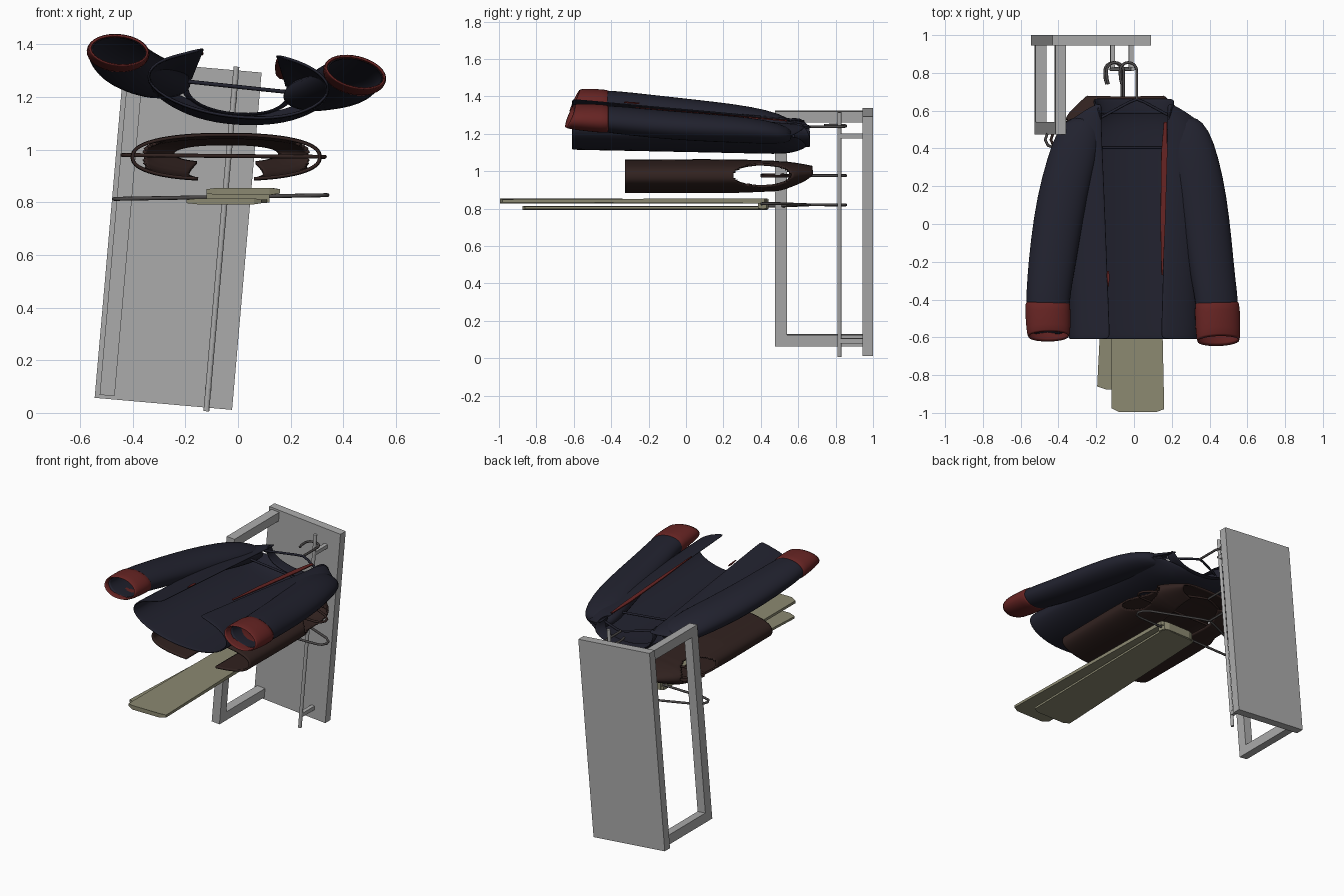
import bpy, bmesh, math
from mathutils import Matrix, Vector

if "Cube" in bpy.data.objects:
    bpy.data.objects.remove(bpy.data.objects["Cube"])

def mat(name, rgb):
    m = bpy.data.materials.new(name)
    m.diffuse_color = (*rgb, 1)
    m.use_nodes = True
    m.node_tree.nodes["Principled BSDF"].inputs["Base Color"].default_value = m.diffuse_color
    return m

GREY = mat("rack_grey", (0.41, 0.41, 0.41))
WIRE = mat("hanger_dark_grey", (0.07, 0.065, 0.065))
NAVY = mat("navy_cloth", (0.0155, 0.016, 0.028))
RED = mat("red_trim", (0.135, 0.018, 0.017))
BROWN = mat("brown_cloth", (0.031, 0.016, 0.014))
KHAKI = mat("khaki_cloth", (0.26, 0.25, 0.165))

def finish(name, bm, m, smooth=False, thick=0, sub=0):
    bmesh.ops.recalc_face_normals(bm, faces=bm.faces)
    me = bpy.data.meshes.new(name)
    bm.to_mesh(me)
    bm.free()
    me.materials.append(m)
    ob = bpy.data.objects.new(name, me)
    bpy.context.collection.objects.link(ob)
    if thick:
        s = ob.modifiers.new("thickness", 'SOLIDIFY')
        s.thickness, s.offset = thick, 0
    if sub:
        s = ob.modifiers.new("smooth", 'SUBSURF')
        s.levels = s.render_levels = sub
    if smooth:
        for p in me.polygons:
            p.use_smooth = True
    return ob

def loft(rows, closed=False, cap=False):
    bm = bmesh.new()
    vs = [[bm.verts.new(p) for p in r] for r in rows]
    n = len(rows[0])
    for a, b in zip(vs, vs[1:]):
        for i in range(n if closed else n - 1):
            j = (i + 1) % n
            bm.faces.new((a[i], a[j], b[j], b[i]))
    if cap:
        bm.faces.new(vs[0])
    return bm

def keyed(keys, t):
    # linear interpolation of (t, a, b, ...) rows
    for a, b in zip(keys, keys[1:]):
        if t <= b[0]:
            f = max(0, (t - a[0]) / (b[0] - a[0]))
            return [p + (q - p) * f for p, q in zip(a[1:], b[1:])]
    return list(keys[-1][1:])

# ---------- rack: everything tilted 5 degrees about y ----------
TILT = Matrix.Translation((-0.2275, 0, 0.675)) @ Matrix.Rotation(math.radians(5), 4, 'Y')

def rack_box(name, x0, x1, y0, y1, z0, z1):
    bm = bmesh.new()
    bmesh.ops.create_cube(bm, size=1)
    for v in bm.verts:
        v.co = TILT @ Vector(((x0 + x1) / 2 + v.co.x * (x1 - x0), (y0 + y1) / 2 + v.co.y * (y1 - y0),
                              (z0 + z1) / 2 + v.co.z * (z1 - z0)))
    return finish(name, bm, GREY)

rack_box("rack_board", -0.262, 0.262, 0.945, 1.0, -0.643, 0.643)
rack_box("bracket_bar", -0.244, -0.187, 0.475, 0.54, -0.63, 0.63)
for s, tag in ((-1, "low"), (1, "high")):
    z = sorted((s * 0.57, s * 0.63))
    rack_box("bracket_arm_" + tag, -0.244, -0.187, 0.54, 0.945, *z)
    z = s * 0.55 - 0.02
    rack_box("rail_support_" + tag, 0.153, 0.177, 0.82, 0.945, z - 0.013, z + 0.013)
bm = bmesh.new()
bmesh.ops.create_cone(bm, cap_ends=True, segments=12, radius1=0.011, radius2=0.011, depth=1.314,
                      matrix=TILT @ Matrix.Translation((0.165, 0.82, 0)))
finish("hanging_rail", bm, GREY)

# ---------- hangers: a bent body in its own colour plus a grey hook ----------
def hanger(name, cx, z, w, tilt, m):
    half = [(0.05, 0.645), (0.36, 0.51), (0.40, 0.475), (0.41, 0.445), (0.395, 0.415), (0.36, 0.405)]
    body = [(0, 0.66)] + half + [(-x, y) for x, y in reversed(half)]
    body = [(x * w / 0.41, y) for x, y in body]
    hook = [(0, 0.66), (0, 0.75)]
    hook += [(-0.045 + 0.045 * math.cos(a * math.pi / 8), 0.81 + 0.045 * math.sin(a * math.pi / 8)) for a in range(9)]
    hook += [(-0.088, 0.77), (-0.08, 0.74)]
    for part, pts, cyc, col in (("_body", body, True, m), ("_hook", hook, False, WIRE)):
        cu = bpy.data.curves.new(name + part, 'CURVE')
        cu.dimensions = '3D'
        cu.bevel_depth, cu.bevel_resolution = 0.0075, 2
        cu.use_fill_caps = True
        sp = cu.splines.new('POLY')
        sp.points.add(len(pts) - 1)
        for p, (x, y) in zip(sp.points, pts):
            p.co = (x, y, 0, 1)
        sp.use_cyclic_u = cyc
        cu.materials.append(col)
        ob = bpy.data.objects.new(name + part, cu)
        ob.location = (cx, 0, z)
        ob.rotation_euler = (0, math.radians(tilt), 0)
        bpy.context.collection.objects.link(ob)

hanger("trouser_hanger", -0.065, 0.82, 0.405, -1, WIRE)
hanger("vest_hanger", -0.055, 0.976, 0.385, 0.5, BROWN)
hanger("jacket_hanger", 0.015, 1.237, 0.33, 6, NAVY)

# ---------- folded trousers ----------
def slab(name, outline, z0, z1, edge):
    # flat leg, thinner towards its two long edges
    cz = (z0 + z1) / 2
    xs = [p[0] for p in outline]
    cx, hw = (min(xs) + max(xs)) / 2, (max(xs) - min(xs)) / 2
    def lift(x, z):
        return cz + (z - cz) * (edge if abs(x - cx) > hw * 0.8 else 1)
    bm = loft([[(x, y, lift(x, z)) for x, y in outline] for z in (z0, z1)], closed=True, cap=True)
    bm.verts.ensure_lookup_table()
    bm.faces.new(bm.verts[len(outline):])
    return finish(name, bm, KHAKI)

slab("trouser_leg_upper", [(-0.12, -0.975), (-0.08, -0.995), (0.12, -0.995), (0.16, -0.98), (0.13, 0.42),
                           (0.09, 0.435), (-0.08, 0.435), (-0.115, 0.42)], 0.828, 0.855, 0.6)
slab("trouser_leg_lower", [(-0.195, -0.86), (-0.15, -0.875), (0.06, -0.875), (0.09, -0.86), (0.11, 0.42),
                           (0.08, 0.435), (-0.09, 0.435), (-0.13, 0.42)], 0.792, 0.815, 0.6)
slab("trouser_fold", [(-0.12, 0.385), (0.12, 0.385), (0.11, 0.43), (0.08, 0.442), (-0.08, 0.442),
                      (-0.115, 0.43)], 0.797, 0.85, 0.9)

# ---------- sleeveless vest, opening faces down ----------
CX, CZ = -0.045, 0.972
VEST = [(-0.325, 0.355, 0.084, 14), (0.1, 0.357, 0.086, 14), (0.3, 0.354, 0.084, 16), (0.47, 0.345, 0.078, 20),
        (0.54, 0.325, 0.07, 22), (0.59, 0.29, 0.06, 24), (0.64, 0.24, 0.048, 27), (0.675, 0.20, 0.038, 30)]
rows, N = [], 110
for k in range(91):
    y = -0.325 + 1.0 * k / 90
    hx, hz, gap = keyed(VEST, y)
    row = []
    for i in range(N + 1):
        a = math.radians(-90 + gap + (360 - 2 * gap) * i / N)
        c, s = math.cos(a), math.sin(a)
        x = hx * math.copysign(abs(c) ** 0.85, c)
        z = hz * math.copysign(abs(s) ** 0.85, s)
        # front neckline dips lower than the back
        dip = max(0, -s) * 0.05 * max(0, (y - 0.5) / 0.17)
        row.append((CX + x, y - dip, CZ + z + 0.012 * max(0, (y - 0.5) / 0.17)))
    rows.append(row)
bm = loft(rows)
hole = [f for f in bm.faces if abs(f.calc_center_median().x - CX) > 0.2 and
        ((f.calc_center_median().y - 0.405) / 0.155) ** 2 + ((f.calc_center_median().z - 0.978) / 0.058) ** 2 < 1]
bmesh.ops.delete(bm, geom=hole, context='FACES')
finish("brown_vest", bm, BROWN, smooth=True, thick=0.012)

# ---------- open jacket body: hem section blended into shoulder section ----------
HEM = [(-0.125, 1.385), (-0.2, 1.365), (-0.32, 1.335), (-0.36, 1.26), (-0.25, 1.18), (-0.1, 1.135), (0.03, 1.12),
       (0.17, 1.12), (0.3, 1.16), (0.36, 1.23), (0.31, 1.295), (0.23, 1.335), (0.14, 1.36)]
TOP = [(-0.17, 1.275), (-0.23, 1.285), (-0.31, 1.28), (-0.35, 1.24), (-0.25, 1.16), (-0.12, 1.11), (0.02, 1.095),
       (0.15, 1.10), (0.26, 1.13), (0.36, 1.19), (0.31, 1.245), (0.24, 1.255), (0.175, 1.25)]
rows = []
for y, t, seam in ((-0.61, 0, 0), (-0.58, 0.02, 0), (-0.2, 0.35, 0), (0.15, 0.65, 0), (0.4, 0.9, 0), (0.54, 1, 0),
                   (0.61, 1, 0.5), (0.645, 1, 1)):
    row = []
    for (hx, hz), (sx, sz) in zip(HEM, TOP):
        x, z = hx + (sx - hx) * t, hz + (sz - hz) * t
        side = min(1, max(0, (abs(x) - 0.16) / 0.12))
        z += seam * (side * (1.215 - 0.09 * x - z) + (1 - side) * (0.04 if z < 1.2 else 0))
        drop = 0.7 * max(0, abs(x) - 0.2) * min(1, max(0, (y - 0.1) / 0.4))
        row.append((x, y - drop, z))
    rows.append(row)
finish("jacket_body", loft(rows), NAVY, smooth=True, thick=0.013, sub=2)

# collar standing around the back of the neck
neck = [(-0.165, 1.285), (-0.2, 1.24), (-0.17, 1.18), (-0.07, 1.14), (0.04, 1.13), (0.14, 1.145), (0.2, 1.2),
        (0.175, 1.26)]
finish("jacket_collar", loft([[(x * k, y - 0.05 * (z > 1.25), z) for x, z in neck]
                              for y, k in ((0.58, 1.0), (0.63, 1.08), (0.665, 1.12))]),
       NAVY, smooth=True, thick=0.012, sub=2)

# red lining strips along the front edges
def strip(name, y0, y1, x0, x1, z0, z1, w):
    rows = [[(x0 + (x1 - x0) * f - w * g, y0 + (y1 - y0) * f, z0 + (z1 - z0) * f + 0.012),
             (x0 + (x1 - x0) * f + w * g * 0.6, y0 + (y1 - y0) * f, z0 + (z1 - z0) * f + 0.009)]
            for f, g in ((0, 0.25), (0.35, 0.8), (0.8, 1), (1, 0.5))]
    finish(name, loft(rows), RED, thick=0.006)

strip("lining_strip_right", -0.27, 0.54, 0.15, 0.168, 1.328, 1.26, 0.02)
strip("lining_strip_left", -0.33, -0.25, -0.135, -0.137, 1.358, 1.352, 0.008)

# ---------- sleeves and red cuffs: (y, centre x, centre z, half width, half height, tilt) ----------
LEFT = [(0.57, -0.265, 1.235, 0.06, 0.03, 0), (0.5, -0.29, 1.25, 0.115, 0.055, 0), (0.35, -0.325, 1.272, 0.13, 0.07, 0),
        (0.15, -0.38, 1.295, 0.13, 0.073, 0), (-0.1, -0.42, 1.322, 0.126, 0.073, -2),
        (-0.3, -0.445, 1.348, 0.118, 0.07, -3), (-0.41, -0.457, 1.363, 0.112, 0.065, -4),
        (-0.6, -0.452, 1.378, 0.11, 0.056, -6)]
RIGHT = [(0.57, 0.265, 1.19, 0.06, 0.03, 0), (0.5, 0.28, 1.2, 0.115, 0.052, 0), (0.35, 0.315, 1.218, 0.13, 0.066, 0),
         (0.15, 0.36, 1.23, 0.128, 0.07, -4), (-0.1, 0.395, 1.247, 0.122, 0.072, -8),
         (-0.3, 0.42, 1.266, 0.115, 0.07, -11), (-0.41, 0.44, 1.278, 0.112, 0.066, -13),
         (-0.625, 0.447, 1.295, 0.115, 0.057, -14)]

def ring(y, cx, cz, rx, rz, tilt, grow=1.0, slant=0.0, n=16):
    t = math.radians(tilt)
    out = []
    for i in range(n):
        a = 2 * math.pi * i / n
        u, v = grow * rx * math.cos(a), grow * rz * math.sin(a)
        out.append((cx + u * math.cos(t) - v * math.sin(t), y + slant * math.sin(a),
                    cz + u * math.sin(t) + v * math.cos(t)))
    return out

for tag, path in (("left", LEFT), ("right", RIGHT)):
    # the navy tube stops just inside the cuff
    along = [(-p[0], *p[1:]) for p in path]
    rows = [ring(*p, grow=1.02) for p in path[:-1]] + [ring(-0.57, *keyed(along, 0.57), grow=0.92, slant=0.025)]
    finish("sleeve_" + tag, loft(rows, closed=True, cap=True), NAVY, smooth=True, thick=0.008, sub=1)
    rows = [ring(*path[-2], grow=1.03), ring(-0.5, *keyed(along, 0.5), grow=1.05, slant=0.01),
            ring(*path[-1], slant=0.028)]
    finish("cuff_" + tag, loft(rows, closed=True), RED, smooth=True, thick=0.014, sub=1)
